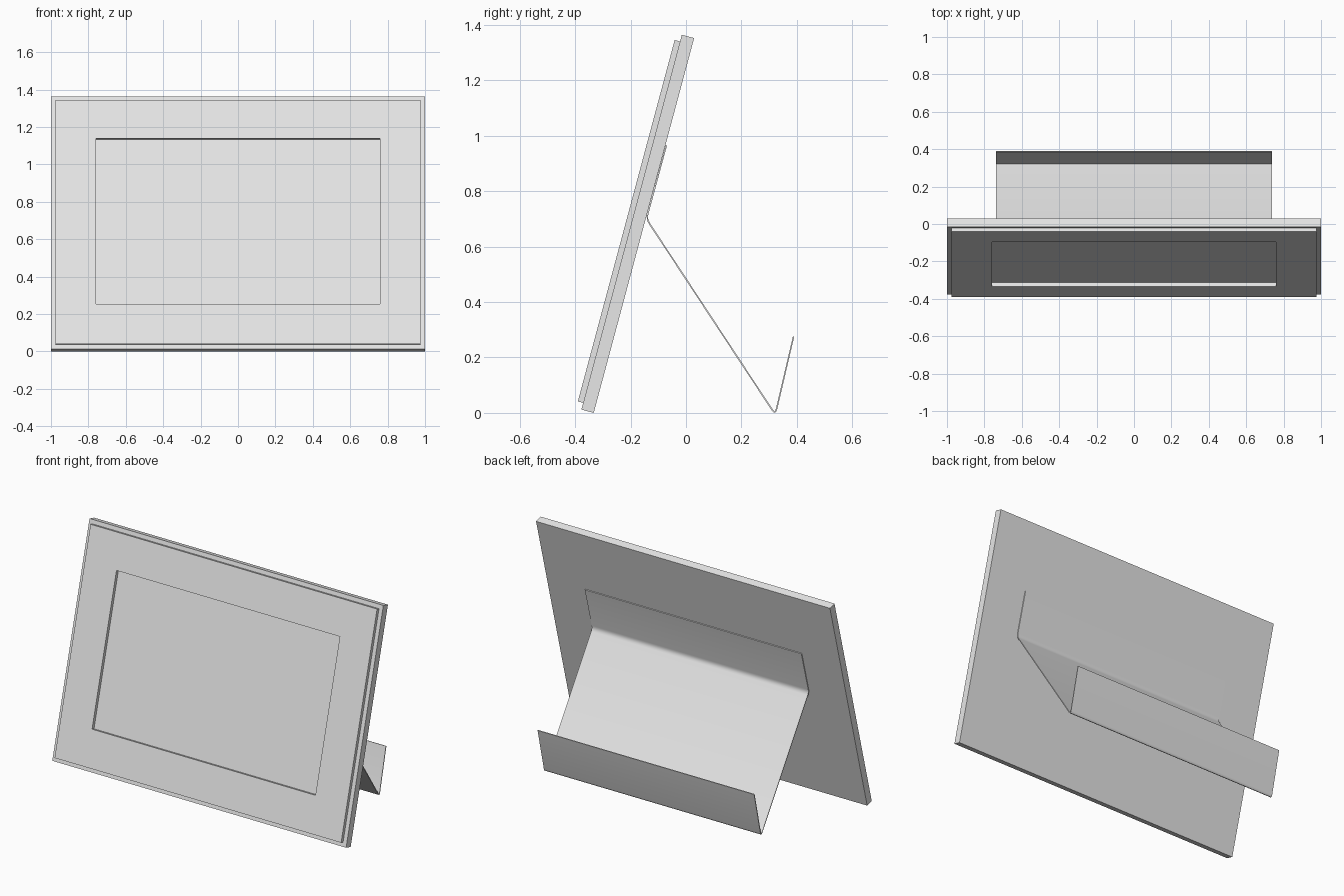
import bpy, bmesh, math
from mathutils import Vector

cube = bpy.data.objects.get("Cube")
if cube:
    bpy.data.objects.remove(cube, do_unlink=True)

TILT = math.radians(-15)
FOOT = (0, -0.333, 0)      # lower rear edge of the leaning panel

grey = bpy.data.materials.new("light_grey")
grey.use_nodes = True
grey.diffuse_color = (0.8, 0.8, 0.8, 1)
grey.node_tree.nodes["Principled BSDF"].inputs["Base Color"].default_value = (0.8, 0.8, 0.8, 1)


def sheet(name, bm, thickness, offset):
    """Turn a flat or bent sheet into a solid part."""
    mesh = bpy.data.meshes.new(name)
    bm.to_mesh(mesh)
    bm.free()
    mesh.materials.append(grey)
    obj = bpy.data.objects.new(name, mesh)
    bpy.context.collection.objects.link(obj)
    mod = obj.modifiers.new("thickness", "SOLIDIFY")
    mod.thickness = thickness
    mod.offset = offset
    return obj


def panel(name, xs, zs, y, thickness, hole=None):
    """Upright rectangular grid facing the front, with an optional open cell, leaned back."""
    bm = bmesh.new()
    grid = [[bm.verts.new((x, y, z)) for x in xs] for z in zs]
    for j in range(len(zs) - 1):
        for i in range(len(xs) - 1):
            if (i, j) != hole:
                bm.faces.new((grid[j][i], grid[j][i + 1], grid[j + 1][i + 1], grid[j + 1][i]))
    obj = sheet(name, bm, thickness, 1)
    obj.location = FOOT
    obj.rotation_euler.x = TILT
    return obj


# Leaning back panel and the raised border around the picture opening
panel("back_panel", (-1, 1), (0, 1.4), 0, 0.046)
panel("front_border", (-0.975, -0.76, 0.76, 0.975), (0.025, 0.245, 1.162, 1.375),
      -0.046, 0.02, hole=(1, 1))


def rounded_path(points, reach, steps=4):
    """Polyline whose inner corners are replaced with small curves."""
    pts = [Vector(p) for p in points]
    path = [pts[0]]
    for before, corner, after in zip(pts, pts[1:], pts[2:]):
        a = corner + (before - corner).normalized() * reach
        b = corner + (after - corner).normalized() * reach
        for k in range(steps + 1):
            t = k / steps
            path.append(a * (1 - t) ** 2 + corner * 2 * t * (1 - t) + b * t ** 2)
    return path + [pts[-1]]


# Bent sheet stand: flap against the panel, sloping leg, upturned lip
profile = rounded_path([(-0.071, 0.965), (-0.143, 0.70), (0.322, -0.006), (0.388, 0.275)], 0.02)
bm = bmesh.new()
rows = [[bm.verts.new((x, y, z)) for x in (-0.737, 0.737)] for y, z in profile]
for low, high in zip(rows, rows[1:]):
    bm.faces.new((low[0], high[0], high[1], low[1]))
stand = sheet("stand", bm, 0.005, 0)

# Smooth the bends while the cut edges stay sharp
bpy.ops.object.select_all(action="DESELECT")
bpy.context.view_layer.objects.active = stand
stand.select_set(True)
bpy.ops.object.modifier_apply(modifier="thickness")
bpy.ops.object.shade_smooth_by_angle(angle=math.radians(50))
